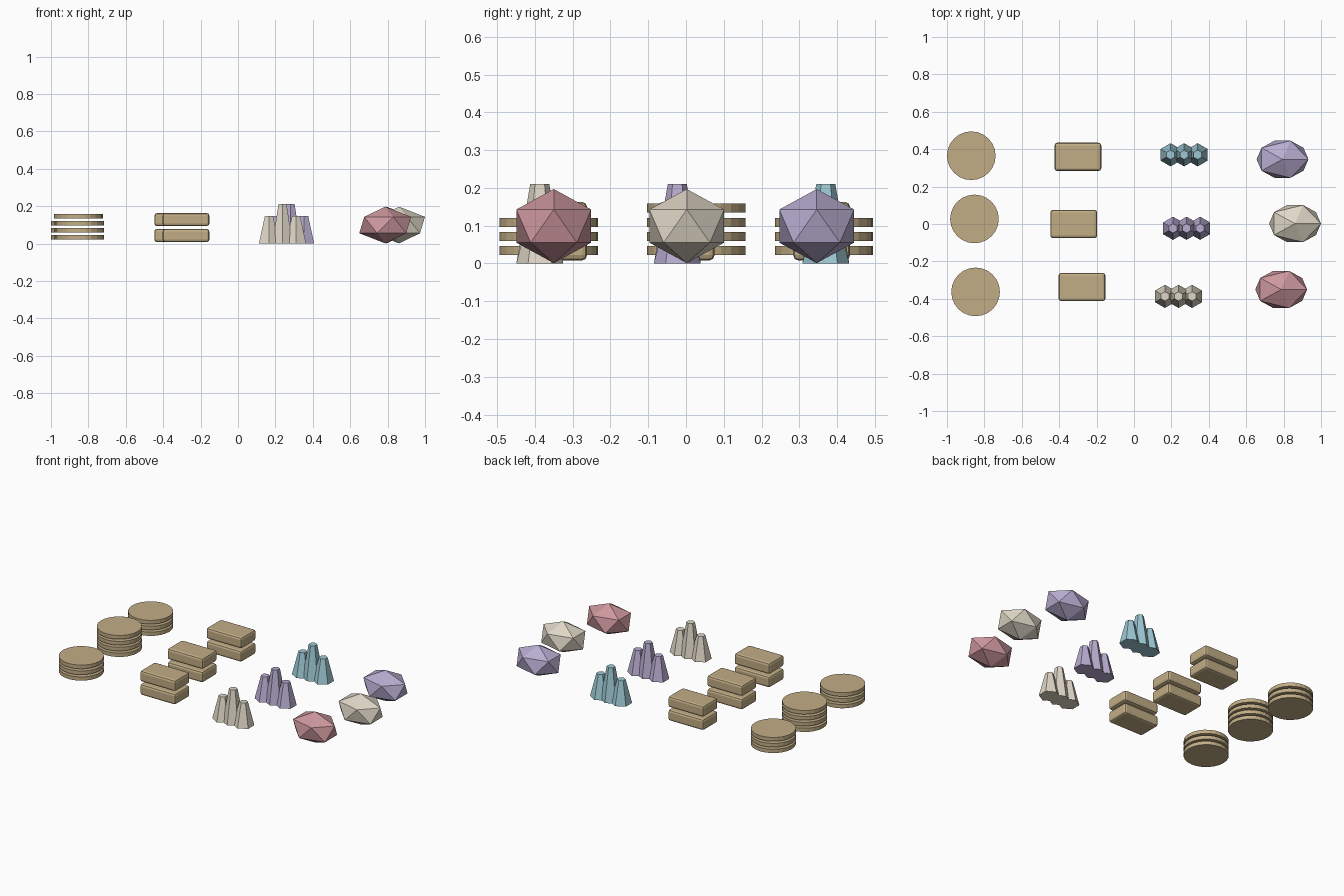
import bpy
import math

if "Cube" in bpy.data.objects:
    bpy.data.objects.remove(bpy.data.objects["Cube"])


def material(name, color):
    m = bpy.data.materials.new(name)
    m.diffuse_color = (*color, 1)
    m.use_nodes = True
    m.node_tree.nodes["Principled BSDF"].inputs["Base Color"].default_value = m.diffuse_color
    return m


tan = material("tan", (0.54, 0.42, 0.24))
cream = material("cream", (0.74, 0.68, 0.57))
pink = material("pink", (0.61, 0.31, 0.34))
lilac = material("lilac", (0.48, 0.42, 0.64))
teal = material("teal", (0.34, 0.58, 0.65))


def finish(name, mat):
    ob = bpy.context.object
    ob.name = name
    ob.data.materials.append(mat)
    return ob


# Stacks of thin round discs: x, y, number of discs
for x, y, count in [(-0.847, -0.363, 3), (-0.853, 0.027, 4), (-0.87, 0.365, 3)]:
    for i in range(count):
        bpy.ops.mesh.primitive_cylinder_add(
            vertices=24, radius=0.13, depth=0.024,
            location=(x, y, 0.034 + 0.0375 * i))
        finish("disc", tan)

# Pairs of rounded bars
for x, y in [(-0.278, -0.337), (-0.322, 0.0), (-0.30, 0.359)]:
    for z in (0.043, 0.128):
        bpy.ops.mesh.primitive_cube_add(size=1, location=(x, y, z))
        bar = finish("bar", tan)
        bar.scale = (0.25, 0.151, 0.07)
        bpy.ops.object.transform_apply(location=False, rotation=False, scale=True)
        bevel = bar.modifiers.new("rounded_edges", 'BEVEL')
        bevel.width = 0.014
        bevel.segments = 2

# Clusters of three tapered hexagonal crystals, the middle one taller
for x, y, mat in [(0.238, -0.387, cream), (0.281, -0.023, lilac), (0.268, 0.37, teal)]:
    for side in (-1, 0, 1):
        height = 0.148 if side else 0.211
        bpy.ops.mesh.primitive_cone_add(
            vertices=6, radius1=0.062, radius2=0.025, depth=height,
            location=(x + 0.0725 * side, y, height / 2))
        finish("crystal", mat)

# Stretched twenty-sided gems
for x, y, mat in [(0.787, -0.35, pink), (0.861, 0.002, cream), (0.794, 0.346, lilac)]:
    bpy.ops.mesh.primitive_ico_sphere_add(
        subdivisions=1, radius=1, location=(x, y, 0.099))
    gem = finish("gem", mat)
    gem.scale = (0.155, 0.1165, 0.098)
